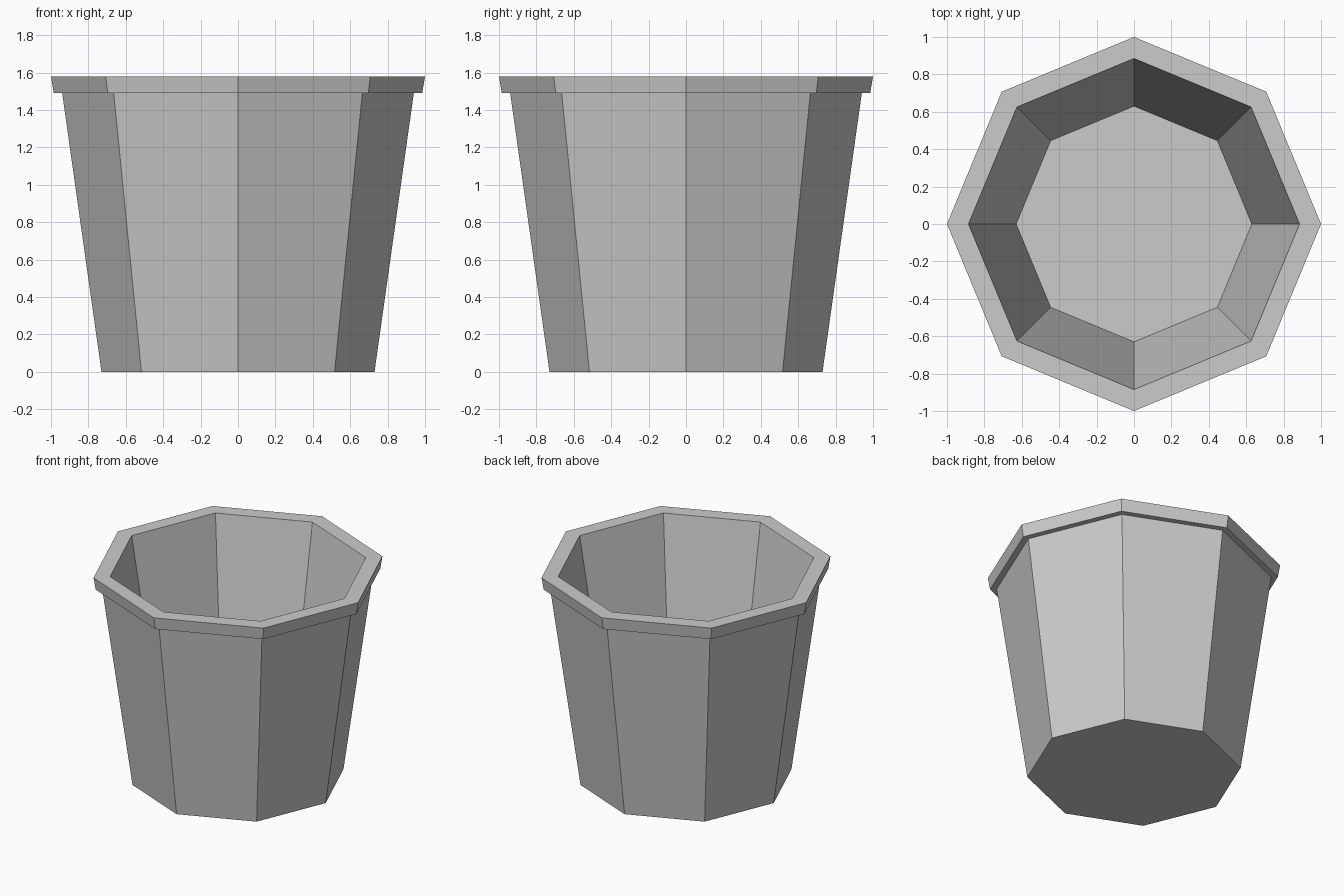
import bpy
import bmesh
from math import cos, sin, tau

SIDES = 8

cube = bpy.data.objects.get("Cube")
if cube:
    bpy.data.objects.remove(cube, do_unlink=True)


def make_material(name, colour):
    mat = bpy.data.materials.new(name)
    mat.use_nodes = True
    mat.diffuse_color = colour
    mat.node_tree.nodes["Principled BSDF"].inputs["Base Color"].default_value = colour
    return mat


def lathe(name, profile, mat):
    """Sweep (radius, height) points into a closed eight-sided shell."""
    bm = bmesh.new()
    rings = []
    for radius, z in profile:
        rings.append([bm.verts.new((radius * cos(tau * i / SIDES),
                                    radius * sin(tau * i / SIDES), z))
                      for i in range(SIDES)])
    for low, high in zip(rings, rings[1:]):
        for i in range(SIDES):
            j = (i + 1) % SIDES
            bm.faces.new((low[i], low[j], high[j], high[i]))
    # Underside and inner floor
    bm.faces.new(rings[0][::-1])
    bm.faces.new(rings[-1])
    bmesh.ops.recalc_face_normals(bm, faces=bm.faces)
    mesh = bpy.data.meshes.new(name)
    bm.to_mesh(mesh)
    bm.free()
    mesh.materials.append(mat)
    obj = bpy.data.objects.new(name, mesh)
    bpy.context.collection.objects.link(obj)
    return obj


grey = make_material("light grey", (0.6, 0.6, 0.6, 1))

# Tapered wall, overhanging rim, inner wall and floor
pot_profile = [
    (0.73, 0.0), (0.94, 1.49),
    (0.985, 1.49), (1.0, 1.58),
    (0.885, 1.58), (0.63, 0.09),
]
lathe("pot", pot_profile, grey)
